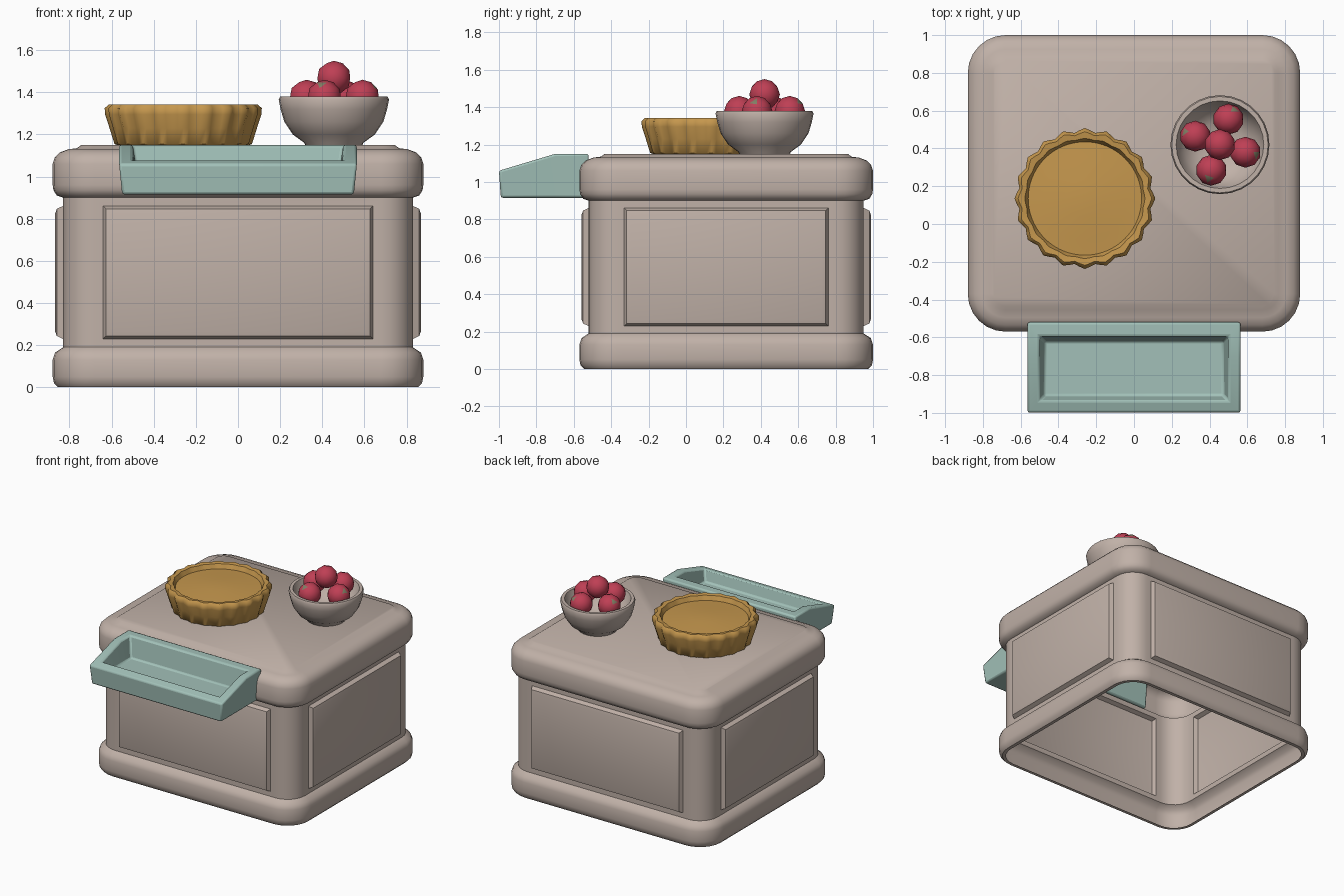
import bpy, bmesh, math
from mathutils import Vector

if "Cube" in bpy.data.objects:
    bpy.data.objects.remove(bpy.data.objects["Cube"])


def material(name, rgb):
    m = bpy.data.materials.new(name)
    m.diffuse_color = (*rgb, 1)
    m.use_nodes = True
    m.node_tree.nodes["Principled BSDF"].inputs["Base Color"].default_value = m.diffuse_color
    return m


STONE = material("warm_grey", (0.53, 0.44, 0.39))
TEAL = material("pale_teal", (0.36, 0.53, 0.48))
CRUST = material("golden_crust", (0.56, 0.31, 0.075))
RED = material("fruit_red", (0.52, 0.05, 0.09))
STEM = material("dull_green", (0.22, 0.21, 0.13))


def finish(name, bm, mats, angle=35, bevel=0):
    bmesh.ops.recalc_face_normals(bm, faces=bm.faces)
    me = bpy.data.meshes.new(name)
    bm.to_mesh(me)
    bm.free()
    ob = bpy.data.objects.new(name, me)
    bpy.context.collection.objects.link(ob)
    for m in mats:
        me.materials.append(m)
    bpy.ops.object.select_all(action='DESELECT')
    ob.select_set(True)
    bpy.context.view_layer.objects.active = ob
    bpy.ops.object.shade_smooth_by_angle(angle=math.radians(angle))
    if bevel:
        b = ob.modifiers.new("soft_edges", 'BEVEL')
        b.width, b.segments = bevel, 2
    return ob


def loft(bm, rings, cap_start=False, cap_end=True):
    """Skin closed rings of equal length; returns the faces band by band."""
    vs = [[bm.verts.new(p) for p in r] for r in rings]
    n = len(vs[0])
    bands = [[bm.faces.new((a[i], a[(i + 1) % n], b[(i + 1) % n], b[i]))
              for i in range(n)] for a, b in zip(vs, vs[1:])]
    if cap_start:
        bm.faces.new(vs[0][::-1])
    if cap_end:
        bm.faces.new(vs[-1])
    return bands


def rounded_ring(inset, z, hx=0.88, hy=0.785, cy=0.215, r=0.2, seg=6):
    pts = []
    for q, (sx, sy) in enumerate(((1, 1), (-1, 1), (-1, -1), (1, -1))):
        for i in range(seg + 1):
            a = math.pi / 2 * (q + i / seg)
            pts.append((sx * (hx - r) + (r - inset) * math.cos(a),
                        cy + sy * (hy - r) + (r - inset) * math.sin(a), z))
    return pts


def lathe(name, profile, centre, mat, seg, lobes=0, wave=0.0):
    rings = []
    for r, z, w in profile:
        ring = []
        for i in range(seg):
            a = 2 * math.pi * i / seg
            rr = r + wave * w * math.cos(lobes * a)
            ring.append((centre[0] + rr * math.cos(a), centre[1] + rr * math.sin(a), z))
        rings.append(ring)
    bm = bmesh.new()
    loft(bm, rings, cap_start=True)
    return finish(name, bm, [mat], 50)


# Counter: open-bottomed shell with base band, walls and worktop lip
profile = [(0.05, 0.0), (0.025, 0.0), (0.006, 0.02), (0, 0.05), (0, 0.13), (0.012, 0.165),
           (0.05, 0.19), (0.05, 0.90), (0.02, 0.91), (0.004, 0.935), (0, 0.96), (0, 1.06),
           (0.01, 1.09), (0.035, 1.115), (0.075, 1.13), (0.115, 1.135), (0.135, 1.15)]
bm = bmesh.new()
bands = loft(bm, [rounded_ring(d, z) for d, z in profile])
bmesh.ops.recalc_face_normals(bm, faces=bm.faces)
# Raised panels on the four flat wall faces
walls = [f for f in bands[6] if f.calc_area() > 0.4]
bmesh.ops.inset_individual(bm, faces=walls, thickness=0.055)
rim = [e for f in walls for e in f.edges]
corners = list({v for e in rim for v in e.verts})
bmesh.ops.inset_individual(bm, faces=walls, thickness=0.02, depth=0.03)
bmesh.ops.inset_individual(bm, faces=walls, thickness=0.03, depth=0.008)
finish("counter", bm, [STONE], 40)


# Front tray with sloping sides
def tray_ring(hx, front, back, z):
    ys = (front, -0.70, back)
    h = z if callable(z) else (lambda y: z)
    return [(s * hx, y, h(y)) for s, seq in ((1, ys), (-1, ys[::-1])) for y in seq]


def slope(y):
    return 1.15 if y >= -0.70 else 1.15 - 0.3 * (-0.70 - y)


bm = bmesh.new()
loft(bm, [tray_ring(0.55, -0.99, -0.52, 0.915), tray_ring(0.565, -1.0, -0.52, slope),
          tray_ring(0.50, -0.935, -0.595, slope), tray_ring(0.475, -0.91, -0.62, 0.99)],
     cap_start=True)
finish("tray", bm, [TEAL], 35, 0.012)

# Pie with fluted crust
lathe("pie", [(0.30, 1.145, 0), (0.32, 1.155, 0.6), (0.34, 1.23, 0.9), (0.36, 1.295, 1),
              (0.362, 1.325, 1), (0.345, 1.342, 0.8), (0.315, 1.338, 0.3), (0.30, 1.305, 0),
              (0.22, 1.31, 0), (0.10, 1.32, 0), (0.02, 1.322, 0)],
      (-0.26, 0.135), CRUST, 80, 20, 0.011)

# Bowl
lathe("bowl", [(0.12, 1.135, 0), (0.135, 1.145, 0), (0.14, 1.16, 0), (0.195, 1.20, 0),
               (0.235, 1.26, 0), (0.253, 1.32, 0), (0.262, 1.365, 0), (0.255, 1.38, 0),
               (0.232, 1.38, 0), (0.222, 1.35, 0), (0.19, 1.28, 0), (0.12, 1.23, 0),
               (0.02, 1.22, 0)],
      (0.455, 0.42), STONE, 28)

# Fruit: one on top, four around, each outer one with a small stem patch
centre = Vector((0.455, 0.42, 1.375))
fruit = [(0.455, 0.42, 1.468), (0.325, 0.465, 1.378), (0.50, 0.555, 1.378),
         (0.59, 0.38, 1.378), (0.41, 0.285, 1.378)]
for i, p in enumerate(fruit):
    bm = bmesh.new()
    bmesh.ops.create_icosphere(bm, subdivisions=2, radius=0.082)
    if i:
        aim = (Vector(p) - centre).normalized() + Vector((0, 0, 0.9))
        max(bm.faces, key=lambda f: f.normal.dot(aim)).material_index = 1
    bmesh.ops.translate(bm, verts=bm.verts, vec=p)
    finish(f"fruit_{i + 1}", bm, [RED, STEM], 40)
